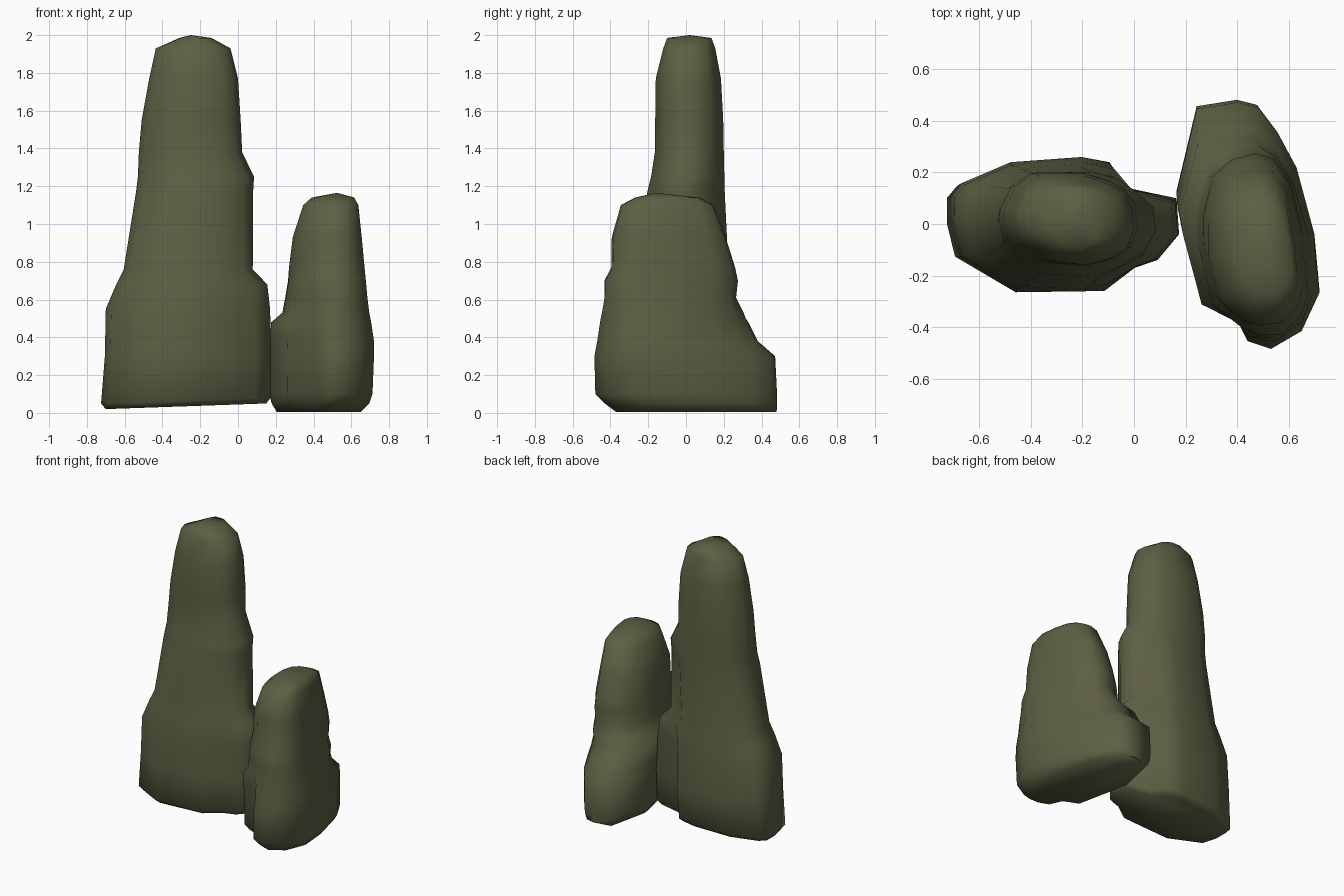
import bpy, bmesh, math

stone = bpy.data.materials.new("olive stone")
stone.diffuse_color = (0.11, 0.115, 0.056, 1)


def unit(shape):
    """Scale an outline into the 0..1 square."""
    xs, ys = [p[0] for p in shape], [p[1] for p in shape]
    return [((x - min(xs)) / (max(xs) - min(xs)), (y - min(ys)) / (max(ys) - min(ys)))
            for x, y in shape]


def rock(name, foot, crown, levels, peak, tilt=0.0):
    """Loft rings that blend from the foot outline to the crown outline.
    Each level is z, x min, x max, y min, y max, blend."""
    foot, crown = unit(foot), unit(crown)
    bm = bmesh.new()
    rings = []
    for z, x0, x1, y0, y1, b in levels:
        pts = unit([(f[0] * (1 - b) + c[0] * b, f[1] * (1 - b) + c[1] * b)
                    for f, c in zip(foot, crown)])
        rings.append([bm.verts.new((x0 + u * (x1 - x0), y0 + v * (y1 - y0),
                                    z + (tilt * u if z < 0.1 else 0)))
                      for u, v in pts])
    n = len(foot)
    top = bm.verts.new(peak)
    for i in range(n):
        j = (i + 1) % n
        for a, c in zip(rings, rings[1:]):
            bm.faces.new((a[i], a[j], c[j], c[i]))
        bm.faces.new((rings[-1][i], rings[-1][j], top))
    bm.faces.new(rings[0][::-1])
    bmesh.ops.recalc_face_normals(bm, faces=bm.faces)
    me = bpy.data.meshes.new(name)
    bm.to_mesh(me)
    bm.free()
    me.materials.append(stone)
    ob = bpy.data.objects.new(name, me)
    bpy.context.collection.objects.link(ob)
    bpy.ops.object.select_all(action='DESELECT')
    ob.select_set(True)
    bpy.context.view_layer.objects.active = ob
    bpy.ops.object.shade_smooth_by_angle(angle=math.radians(75))


# Tall pillar on the left
rock("tall_rock",
     [(.175, -.04), (.165, .10), (-.03, .14), (-.1, .24), (-.21, .26), (-.49, .24), (-.68, .16),
      (-.72, .11), (-.72, 0), (-.69, -.13), (-.47, -.265), (-.12, -.26), (0, -.17), (.09, -.14)],
     [(.01, -.02), (0, .06), (-.04, .13), (-.1, .16), (-.2, .19), (-.4, .19), (-.47, .14),
      (-.51, .06), (-.52, .02), (-.5, -.06), (-.37, -.14), (-.2, -.16), (-.08, -.13), (-.02, -.09)],
     [(.02, -.70, .15, -.22, .21, 0),
      (.05, -.725, .172, -.255, .245, 0),
      (.30, -.705, .175, -.265, .26, 0),
      (.55, -.70, .17, -.25, .245, .1),
      (.68, -.645, .155, -.24, .235, .2),
      (.76, -.605, .078, -.23, .225, .4),
      (1.17, -.54, .08, -.205, .205, .6),
      (1.25, -.53, .085, -.185, .203, .7),
      (1.38, -.525, .022, -.165, .20, .9),
      (1.55, -.51, .014, -.163, .197, 1),
      (1.77, -.47, 0, -.16, .185, 1),
      (1.93, -.435, -.04, -.12, .155, 1),
      (1.985, -.31, -.14, -.10, .135, 1)], (-.25, .02, 2.0), tilt=.03)

# Short boulder on the right
rock("short_rock",
     [(.72, -.25), (.70, -.03), (.63, .23), (.56, .36), (.48, .465), (.4, .485), (.24, .46),
      (.16, .13), (.18, .04), (.26, -.3), (.39, -.35), (.44, -.45), (.53, -.48), (.65, -.41)],
     [(.66, -.2), (.64, 0), (.6, .18), (.54, .27), (.47, .28), (.38, .25), (.32, .18),
      (.29, .06), (.29, -.08), (.33, -.25), (.42, -.34), (.50, -.36), (.58, -.35), (.64, -.28)],
     [(.005, .205, .65, -.37, .48, 0),
      (.05, .178, .695, -.43, .482, 0),
      (.10, .165, .712, -.48, .482, 0),
      (.30, .165, .72, -.485, .472, 0),
      (.38, .168, .72, -.47, .38, .1),
      (.48, .176, .705, -.455, .33, .2),
      (.53, .235, .695, -.445, .305, .5),
      (.61, .25, .685, -.432, .265, .7),
      (.70, .265, .677, -.432, .275, .8),
      (.77, .27, .67, -.395, .26, .9),
      (.93, .29, .655, -.393, .21, 1),
      (1.10, .345, .637, -.345, .145, 1),
      (1.14, .39, .615, -.27, .07, 1)], (.525, -.16, 1.165))
